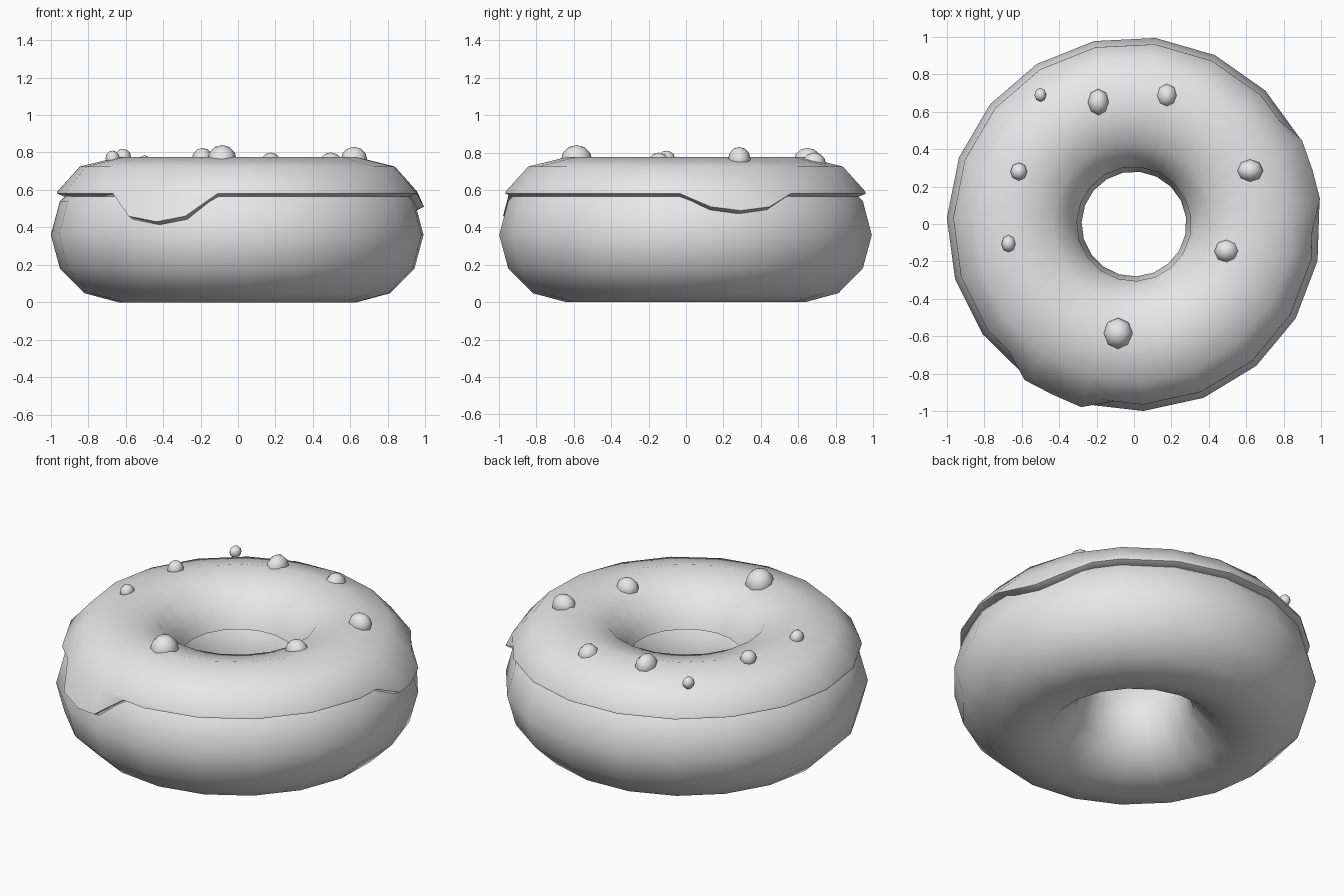
import bpy, bmesh
from math import sin, cos, pi, radians, sqrt

if "Cube" in bpy.data.objects:
    bpy.data.objects.remove(bpy.data.objects["Cube"])

SIDES = 19                # segments around the ring
START = radians(7.6)      # angle of the first corner
RING, TUBE = 0.64, 0.36   # ring radius, tube radius

grey = bpy.data.materials.new("plain grey")
grey.use_nodes = True
grey.diffuse_color = (0.8, 0.8, 0.8, 1)
grey.node_tree.nodes["Principled BSDF"].inputs["Base Color"].default_value = (0.8, 0.8, 0.8, 1)


def finish(name, bm, angle):
    bmesh.ops.recalc_face_normals(bm, faces=bm.faces)
    mesh = bpy.data.meshes.new(name)
    bm.to_mesh(mesh)
    bm.free()
    mesh.materials.append(grey)
    obj = bpy.data.objects.new(name, mesh)
    bpy.context.collection.objects.link(obj)
    bpy.ops.object.select_all(action='DESELECT')
    obj.select_set(True)
    bpy.context.view_layer.objects.active = obj
    bpy.ops.object.shade_smooth_by_angle(angle=radians(angle))
    return obj


def revolve(name, steps, profile, angle):
    """Sweep a closed (radius, height) loop around z; half steps lie on the chords."""
    bm = bmesh.new()
    loops = []
    for i in range(steps):
        step = i * SIDES / steps
        a = START + 2 * pi * step / SIDES
        chord = cos(pi / SIDES) if step % 1 else 1
        loops.append([bm.verts.new((r * chord * cos(a), r * chord * sin(a), z))
                      for r, z in profile(step)])
    n = len(loops[0])
    for i in range(steps):
        p, q = loops[i], loops[(i + 1) % steps]
        for j in range(n):
            k = (j + 1) % n
            bm.faces.new((p[j], q[j], q[k], p[k]))
    return finish(name, bm, angle)


# Dough ring with a twelve-sided tube
def dough_profile(step):
    return [(RING + TUBE * cos(t * pi / 6), TUBE + TUBE * sin(t * pi / 6)) for t in range(12)]


revolve("dough_ring", SIDES, dough_profile, 60)

# Icing edge height at the two drips; everywhere else it is level
drips = {0: 0.49, 0.5: 0.47, 1: 0.49, 12: 0.44, 12.5: 0.41, 13: 0.44}


def icing_profile(step):
    edge = drips.get(step, 0.56)
    surface = RING + sqrt(TUBE ** 2 - (edge - TUBE) ** 2)
    return [(0.36, 0.53), (0.305, 0.535), (0.33, 0.6), (0.435, 0.725), (RING, 0.775),
            (0.845, 0.725), (0.965, 0.592), (surface + 0.027, edge + 0.02),
            (surface - 0.02, edge), (RING, 0.66)]


revolve("icing", SIDES * 2, icing_profile, 60)

# Sprinkles: x, y, half width, half depth, top height
sprinkles = [
    (-0.50, 0.69, 0.032, 0.037, 0.785), (-0.19, 0.65, 0.057, 0.072, 0.825),
    (0.175, 0.685, 0.056, 0.064, 0.80), (0.62, 0.285, 0.070, 0.060, 0.83),
    (0.495, -0.145, 0.066, 0.062, 0.80), (-0.085, -0.585, 0.079, 0.084, 0.84),
    (-0.615, 0.28, 0.045, 0.048, 0.82), (-0.67, -0.105, 0.038, 0.046, 0.81)]
for i, (x, y, w, d, top) in enumerate(sprinkles):
    bm = bmesh.new()
    bmesh.ops.create_uvsphere(bm, u_segments=8, v_segments=6, radius=1)
    h = (w + d) / 2
    bmesh.ops.scale(bm, vec=(w, d, h), verts=bm.verts)
    bmesh.ops.translate(bm, vec=(x, y, top - h), verts=bm.verts)
    finish(f"sprinkle_{i + 1}", bm, 60)
